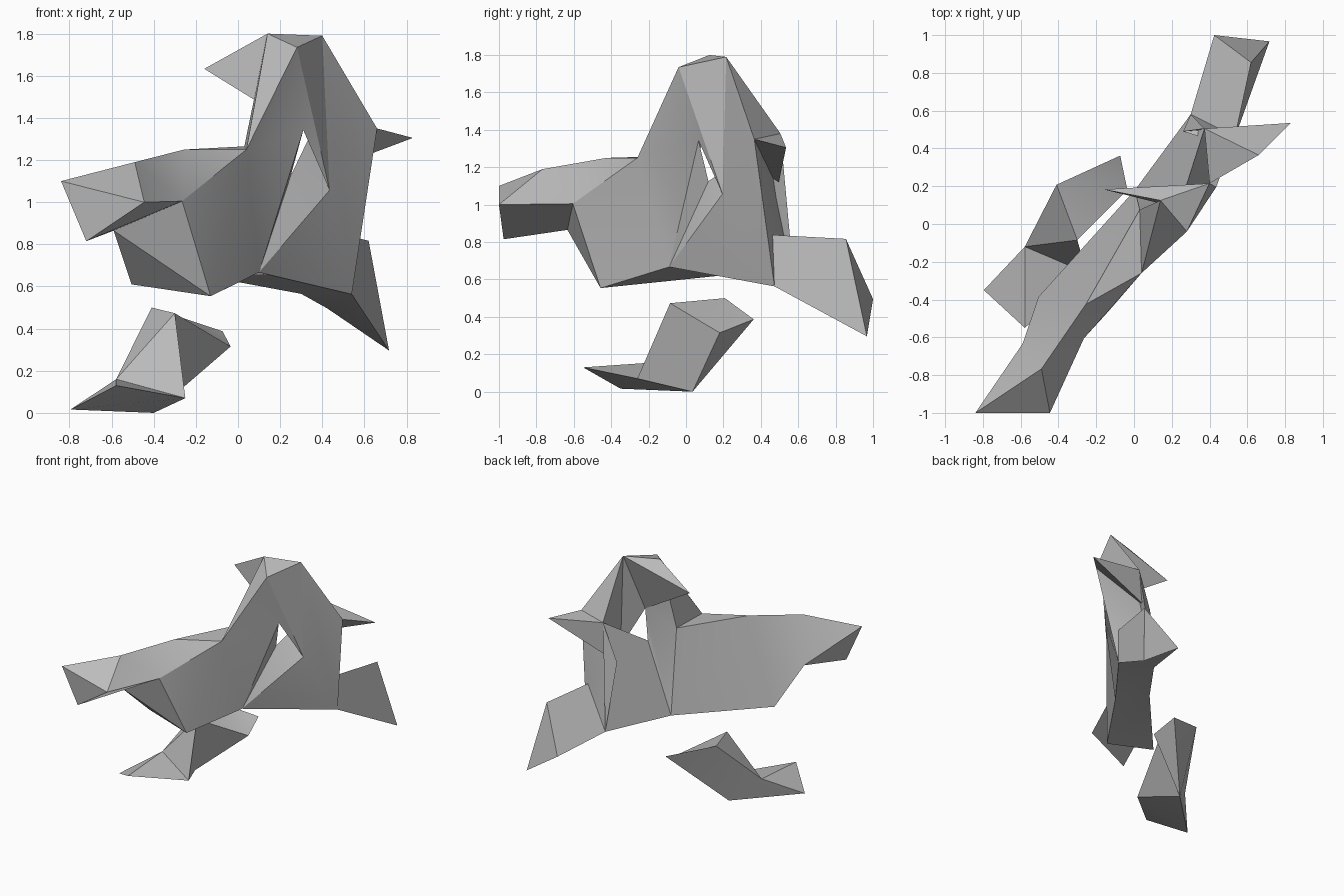
import bpy
import bmesh
import math

if "Cube" in bpy.data.objects:
    bpy.data.objects.remove(bpy.data.objects["Cube"], do_unlink=True)


def make_material(name, value):
    mat = bpy.data.materials.new(name)
    mat.use_nodes = True
    colour = (value, value, value, 1)
    mat.diffuse_color = colour
    mat.node_tree.nodes["Principled BSDF"].inputs["Base Color"].default_value = colour
    return mat


def faceted(name, corners, panels, mat):
    """Build a closed faceted solid from named corners and named panels."""
    bm = bmesh.new()
    verts = {key: bm.verts.new(co) for key, co in corners.items()}
    for panel in panels:
        bm.faces.new([verts[key] for key in panel.split()])
    bmesh.ops.recalc_face_normals(bm, faces=bm.faces[:])
    mesh = bpy.data.meshes.new(name)
    bm.to_mesh(mesh)
    bm.free()
    mesh.materials.append(mat)
    obj = bpy.data.objects.new(name, mesh)
    bpy.context.collection.objects.link(obj)
    bpy.ops.object.select_all(action="DESELECT")
    obj.select_set(True)
    bpy.context.view_layer.objects.active = obj
    bpy.ops.object.shade_smooth_by_angle(angle=math.radians(30))


grey = make_material("plain grey", 0.5)

# Corners of the long front limb, from its blunt tip to the shoulder
front_limb = dict(
    tip_top=(-.84, -1, 1.1), tip_low=(-.72, -.975, .815),
    tip_ridge=(-.49, -.767, 1.19), tip_side=(-.445, -1, 1),
    chest_top=(-.265, -.605, 1.005), chest_back=(-.59, -.634, .865),
    belly_back=(-.505, -.385, .61), belly_front=(-.13, -.457, .554),
    ridge=(-.255, -.425, 1.25), neck_front=(.04, -.26, 1.25),
    neck_back=(.03, .075, 1.265),
)

# Corners of the arch with its pointed crest, and of the opening below it
arch = dict(
    peak_back=(.14, .125, 1.8), peak_front=(.28, -.04, 1.735),
    peak_rear=(.4, .215, 1.79), crest=(-.16, .183, 1.633),
    gap_top=(.31, .067, 1.342), gap_back=(.25, .12, 1.125),
    gap_low=(.1, -.09, .667), gap_front=(.435, .195, 1.057),
    keel=(.005, .18, .62),
)

# Corners of the rear limb, its side fin and the tail block
rear_limb = dict(
    hip=(.66, .365, 1.35), fin_tip=(.83, .535, 1.305),
    hip_back=(.373, .505, 1.38), fin_root=(.26, .49, 1.09),
    heel=(.54, .473, .563), tail_root=(.535, .463, .838),
    heel_back=(.3, .58, .565), tail_top=(.62, .855, .817),
    tail_tip=(.717, .967, .296), tail_back=(.425, 1, .495),
)

# Blunt tip and chest
tip_panels = [
    "tip_top tip_ridge tip_side",
    "tip_top tip_side tip_low",
    "tip_low tip_side chest_top chest_back",
    "tip_top tip_low chest_back",
    "tip_ridge tip_side chest_top ridge",
    "chest_back chest_top belly_front",
    "chest_back belly_front belly_back",
    "tip_top tip_ridge chest_back",
]

# Flanks, underside and shoulder
flank_panels = [
    "ridge chest_top neck_front",
    "ridge neck_front neck_back",
    "tip_ridge ridge belly_back chest_back",
    "ridge neck_back keel belly_back",
    "chest_top belly_front neck_front",
    "belly_front gap_low neck_front",
    "neck_front gap_low gap_top",
    "neck_front gap_top peak_front",
    "belly_front belly_back keel gap_low",
]

# Arch and crest
arch_panels = [
    "neck_front peak_front peak_back",
    "neck_front peak_back neck_back",
    "peak_back peak_front peak_rear",
    "peak_back peak_rear crest",
    "peak_back crest gap_top",
    "peak_back gap_top neck_back",
    "crest peak_rear gap_top",
    "peak_front gap_top gap_front",
    "peak_front gap_front peak_rear",
]

# Inner walls of the opening
gap_panels = [
    "gap_top gap_front peak_rear",
    "gap_top gap_low gap_back",
    "gap_top gap_back keel neck_back",
    "gap_low gap_front gap_back",
    "gap_front hip_back gap_back",
    "gap_front hip_back peak_rear",
]

# Rear limb and side fin
rear_panels = [
    "peak_rear hip heel gap_front",
    "gap_front heel gap_low",
    "peak_rear hip hip_back",
    "hip fin_tip hip_back",
    "fin_tip fin_root hip_back",
    "hip fin_tip fin_root",
    "hip fin_root tail_root",
    "hip tail_root heel",
    "gap_back hip_back heel_back keel",
    "hip_back fin_root heel_back",
    "fin_root tail_root heel_back",
    "gap_low keel heel_back heel",
]

# Tail block
tail_panels = [
    "heel tail_root tail_top tail_tip",
    "tail_root heel_back tail_back tail_top",
    "heel heel_back tail_back tail_tip",
    "tail_top tail_back tail_tip",
]

faceted("arched_body", {**front_limb, **arch, **rear_limb},
        tip_panels + flank_panels + arch_panels + gap_panels
        + rear_panels + tail_panels, grey)

# Separate foot with a bent shin and a flat pointed toe
foot = dict(
    cuff_back=(-.41, .208, .5), cuff_front=(-.3, -.085, .473),
    cuff_rear=(-.073, .362, .387), cuff_side=(-.035, .18, .315),
    instep=(-.578, -.12, .16), ankle=(-.25, -.26, .07),
    toe_tip=(-.578, -.55, .13), toe_side=(-.795, -.35, .016),
    sole=(-.4, .035, 0),
)
shin_panels = [
    "cuff_back cuff_front cuff_side",
    "cuff_back cuff_side cuff_rear",
    "cuff_back cuff_front instep",
    "cuff_front ankle instep",
    "cuff_front cuff_side sole ankle",
    "cuff_side cuff_rear sole",
    "cuff_back cuff_rear sole",
    "cuff_back sole toe_side instep",
]
toe_panels = [
    "instep ankle toe_tip",
    "toe_tip toe_side instep",
    "toe_tip ankle toe_side",
    "toe_side ankle sole",
]
faceted("foot", foot, shin_panels + toe_panels, grey)
